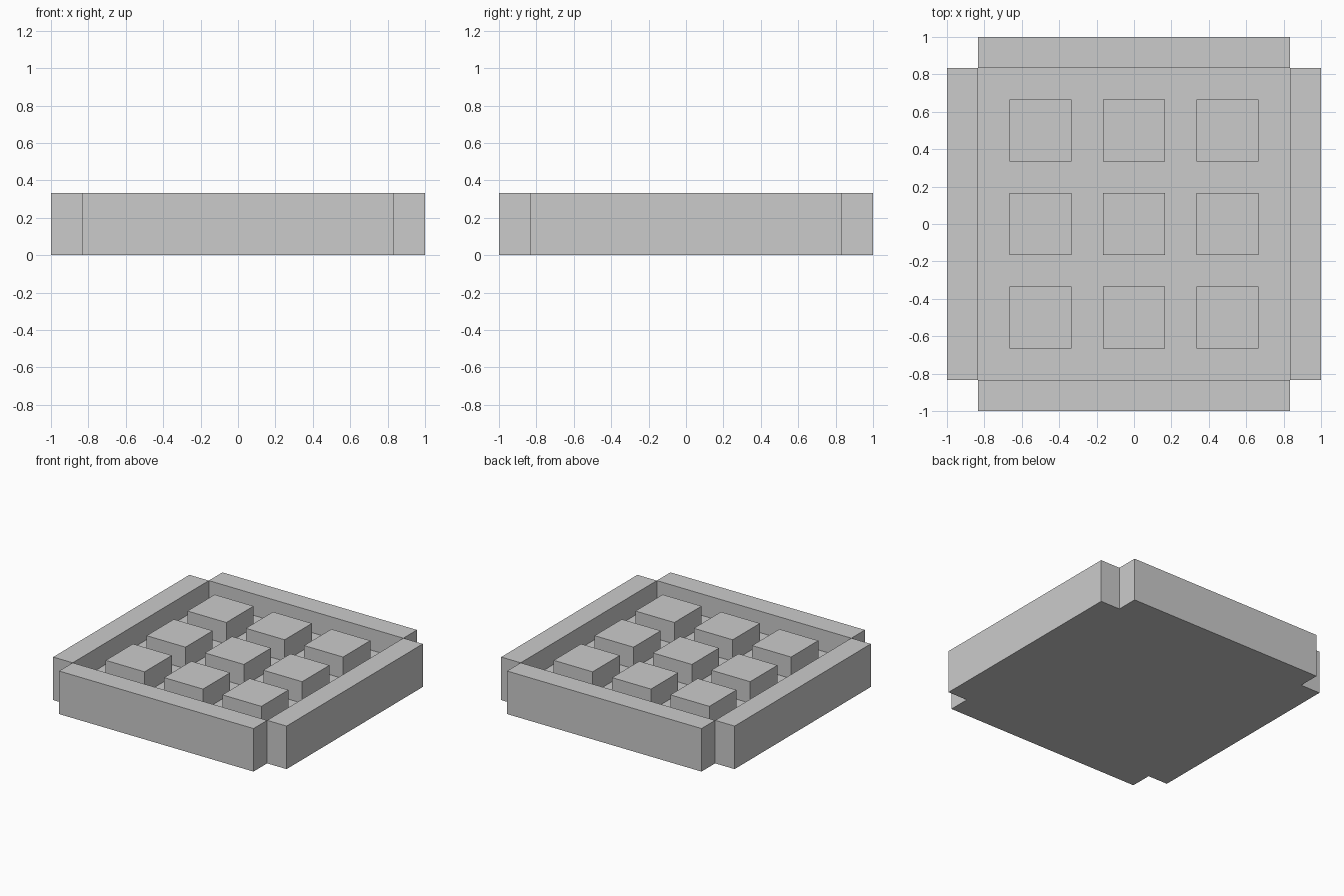
import bpy
from mathutils import Vector

cube = bpy.data.objects.get("Cube")
if cube:
    bpy.data.objects.remove(cube, do_unlink=True)

U = 1 / 6  # module: wall thickness, gap width and floor height

grey = bpy.data.materials.new("plain grey")
grey.use_nodes = True
grey.diffuse_color = (0.6, 0.6, 0.6, 1)
grey.node_tree.nodes["Principled BSDF"].inputs["Base Color"].default_value = (0.6, 0.6, 0.6, 1)


def box(name, centre, size):
    """Flat-shaded box with its size baked into the mesh."""
    bpy.ops.mesh.primitive_cube_add(size=1, location=centre)
    obj = bpy.context.object
    obj.name = name
    for v in obj.data.vertices:
        v.co *= Vector(size)
    obj.data.materials.append(grey)
    return obj


# Tray floor
box("floor", (0, 0, U / 2), (10 * U, 10 * U, U))

# Four walls, leaving square notches at the outer corners
for side, s in (("right", -1), ("left", 1)):
    box(side + "_wall", (s * 5.5 * U, 0, U), (U, 10 * U, 2 * U))
for side, s in (("front", -1), ("back", 1)):
    box(side + "_wall", (0, s * 5.5 * U, U), (10 * U, U, 2 * U))

# Three by three grid of raised blocks, level with the walls
for row in (-1, 0, 1):
    for col in (-1, 0, 1):
        box(f"block_{row + 2}_{col + 2}", (col * 3 * U, row * 3 * U, 1.5 * U), (2 * U, 2 * U, U))
